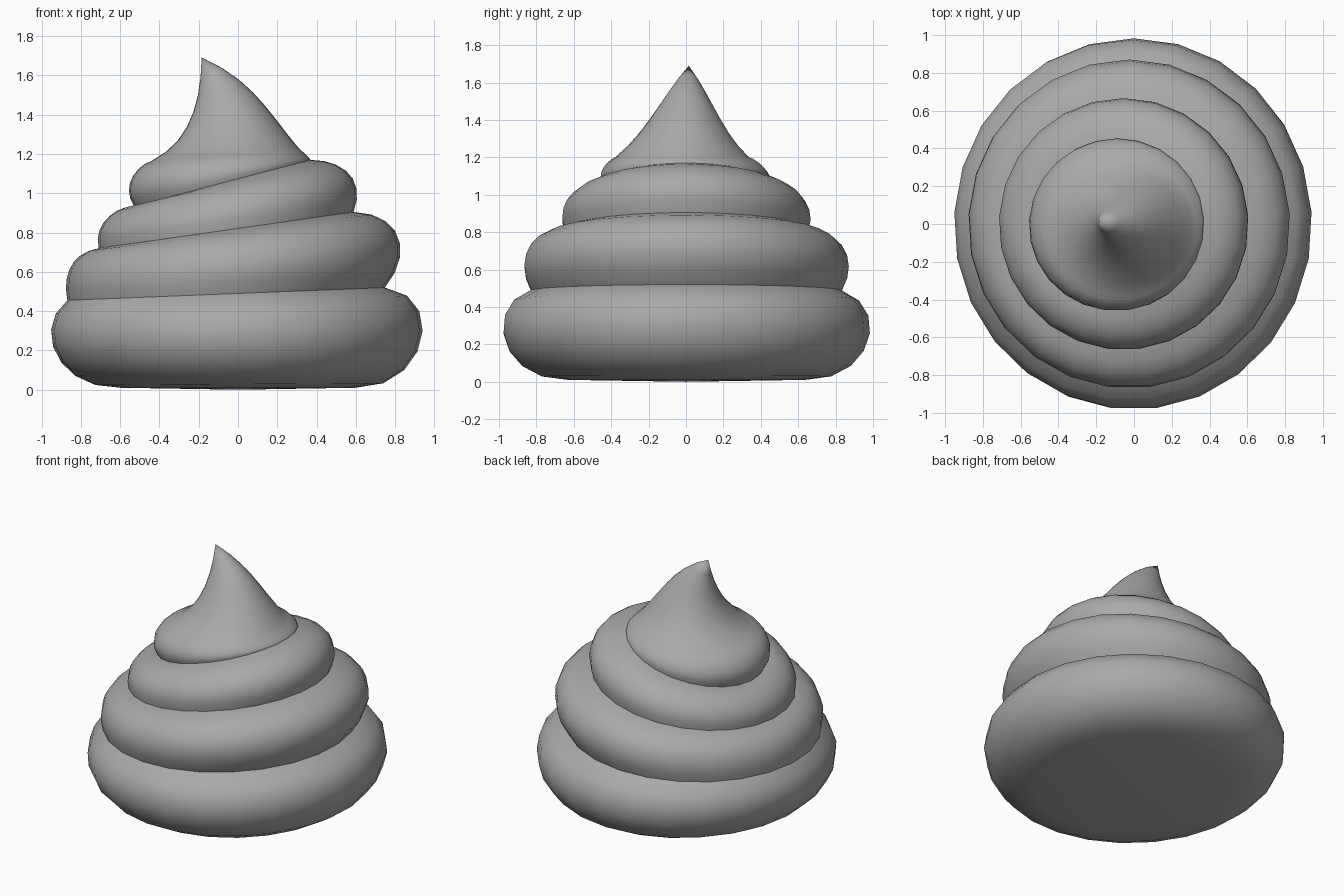
import bpy
import bmesh
import math
from mathutils import Vector

cube = bpy.data.objects.get("Cube")
if cube:
    bpy.data.objects.remove(cube)

SEGMENTS = 25
STEPS = 7

# Plain grey material
grey = bpy.data.materials.new("mid grey")
grey.use_nodes = True
colour = (0.4, 0.4, 0.4, 1)
grey.diffuse_color = colour
grey.node_tree.nodes["Principled BSDF"].inputs["Base Color"].default_value = colour


def bezier(points, t):
    a, b, c, d = (Vector(p) for p in points)
    s = 1 - t
    return a * s**3 + b * 3 * s * s * t + c * 3 * s * t * t + d * t**3


def lerp(pair, t):
    return pair[0] + (pair[1] - pair[0]) * t


def add_ring(bm, left, right, stretch, shift):
    """Tilted ring spanning a left and a right (x, z) point."""
    centre, half = (left + right) / 2, (right - left) / 2
    ring = []
    for i in range(SEGMENTS):
        angle = math.pi / 2 + math.tau * i / SEGMENTS
        c, s = math.cos(angle), math.sin(angle)
        ring.append(bm.verts.new((centre.x + half.x * c,
                                  shift + half.x * stretch * s,
                                  centre.y + half.y * c)))
    return ring


# Each coil: left curve, right curve, depth stretch, y shift, sharp crease on top
coils = [
    # wide base coil
    ([(-.6, .01), (-.93, 0), (-1.05, .32), (-.87, .455)],
     [(.6, .01), (.97, 0), (1.07, .48), (.75, .52)], (1.06, 1.03), (0, 0), True),
    # second coil
    ([(-.87, .455), (-.9, .59), (-.84, .7), (-.71, .72)],
     [(.75, .52), (.9, .7), (.83, .9), (.59, .905)], (1.03, 1.01), (0, 0), True),
    # third coil
    ([(-.71, .72), (-.74, .83), (-.64, .93), (-.53, .935)],
     [(.59, .905), (.65, 1.06), (.55, 1.17), (.37, 1.17)], (1.01, 1), (0, 0), True),
    # shoulder of the peak
    ([(-.53, .935), (-.59, 1.02), (-.54, 1.13), (-.44, 1.165)],
     [(.37, 1.17), (.37, 1.18), (.33, 1.21), (.31, 1.23)], (1, .96), (0, -.02), False),
    # curled peak
    ([(-.44, 1.165), (-.25, 1.26), (-.19, 1.45), (-.185, 1.69)],
     [(.31, 1.23), (.17, 1.39), (.08, 1.58), (-.185, 1.69)], (.96, 1), (-.02, .015), False),
]

bm = bmesh.new()
rings, creases = [], []
for left, right, stretch, shift, crease in coils:
    for k in range(1 if rings else 0, STEPS + 1):
        t = k / STEPS
        rings.append(add_ring(bm, bezier(left, t), bezier(right, t),
                              lerp(stretch, t), lerp(shift, t)))
    if crease:
        creases.append(rings[-1])

# Skin between neighbouring rings
for low, high in zip(rings, rings[1:]):
    for i in range(SEGMENTS):
        j = (i + 1) % SEGMENTS
        bm.faces.new((low[i], low[j], high[j], high[i]))

# Underside fan
pole = bm.verts.new((0, 0, 0))
for i in range(SEGMENTS):
    bm.faces.new((pole, rings[0][(i + 1) % SEGMENTS], rings[0][i]))

# Smooth shading with sharp grooves between coils
for face in bm.faces:
    face.smooth = True
for ring in creases:
    for i in range(SEGMENTS):
        bm.edges.get((ring[i], ring[(i + 1) % SEGMENTS])).smooth = False

bmesh.ops.remove_doubles(bm, verts=rings[-1], dist=0.001)
bmesh.ops.recalc_face_normals(bm, faces=bm.faces)
mesh = bpy.data.meshes.new("swirl")
bm.to_mesh(mesh)
bm.free()
mesh.materials.append(grey)
swirl = bpy.data.objects.new("swirl", mesh)
bpy.context.collection.objects.link(swirl)
